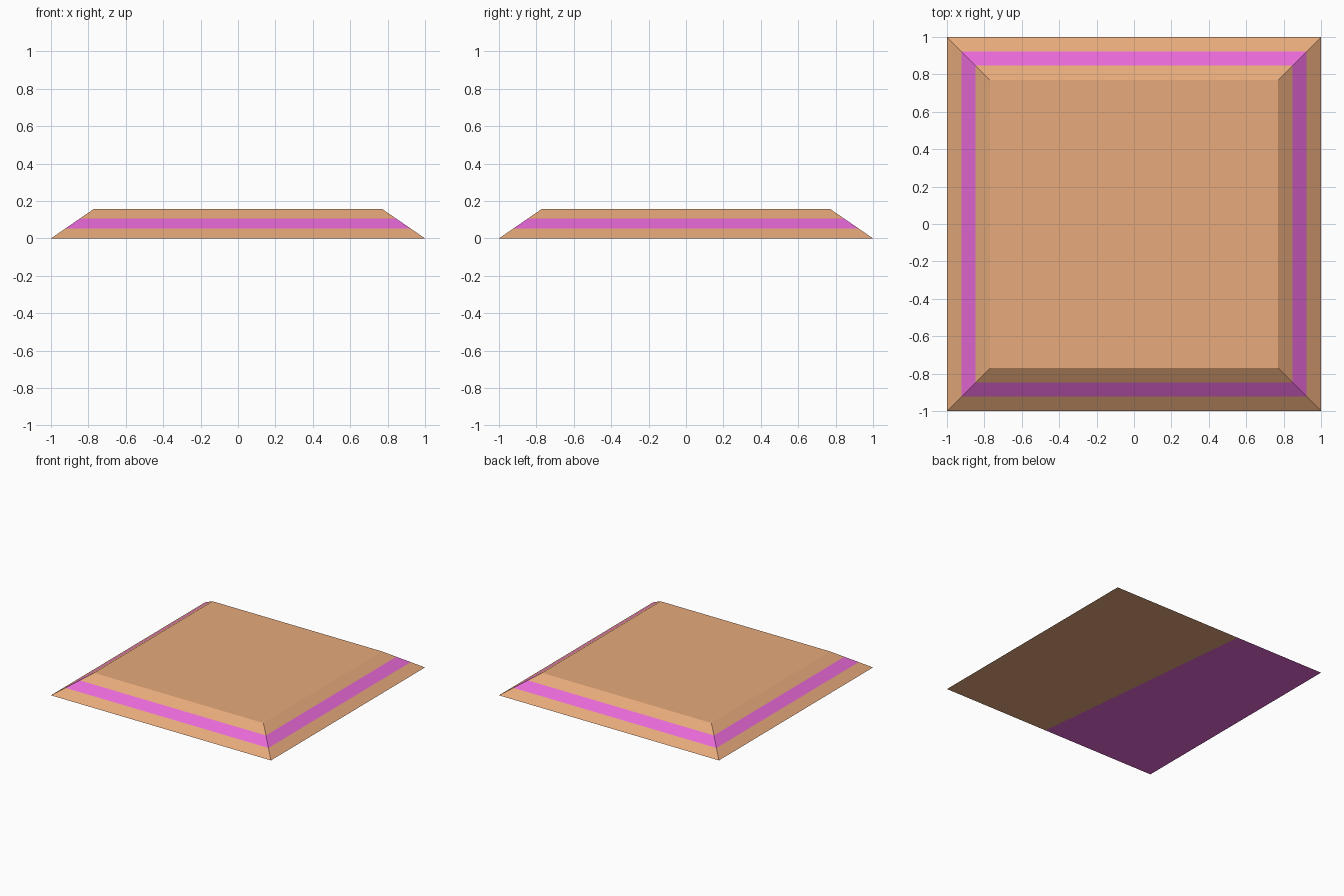
import bpy

if "Cube" in bpy.data.objects:
    bpy.data.objects.remove(bpy.data.objects["Cube"])

H, INSET = 0.158, 0.23


def material(name, color):
    m = bpy.data.materials.new(name)
    m.diffuse_color = color
    m.use_nodes = True
    m.node_tree.nodes["Principled BSDF"].inputs["Base Color"].default_value = m.diffuse_color
    return m


orange = material("orange", (0.80, 0.40, 0.20, 1))
magenta = material("magenta", (0.80, 0.14, 0.68, 1))


def build(name, verts, faces, mat):
    mesh = bpy.data.meshes.new(name)
    mesh.from_pydata(verts, [], faces)
    mesh.materials.append(mat)
    obj = bpy.data.objects.new(name, mesh)
    bpy.context.collection.objects.link(obj)
    return obj


def ring(t):
    # Square outline at fraction t of the height
    r = 1 - INSET * t
    return [(x * r, y * r, H * t) for x, y in ((-1, -1), (1, -1), (1, 1), (-1, 1))]


def tier(name, t0, t1, mat, cap=False):
    # Sloped sides between two heights, with an optional flat top
    sides = [(i, (i + 1) % 4, (i + 1) % 4 + 4, i + 4) for i in range(4)]
    return build(name, ring(t0) + ring(t1), sides + ([(4, 5, 6, 7)] if cap else []), mat)


# Three stacked bands of one bevelled slab
tier("lower_band", 0, 1 / 3, orange)
tier("middle_stripe", 1 / 3, 2 / 3, magenta)
tier("upper_slab", 2 / 3, 1, orange, cap=True)

# Two-coloured underside
a, b = (0.03, -1, 0), (-0.18, 1, 0)
build("underside_left", [(-1, -1, 0), (-1, 1, 0), b, a], [(0, 1, 2, 3)], magenta)
build("underside_right", [a, b, (1, 1, 0), (1, -1, 0)], [(0, 1, 2, 3)], orange)
